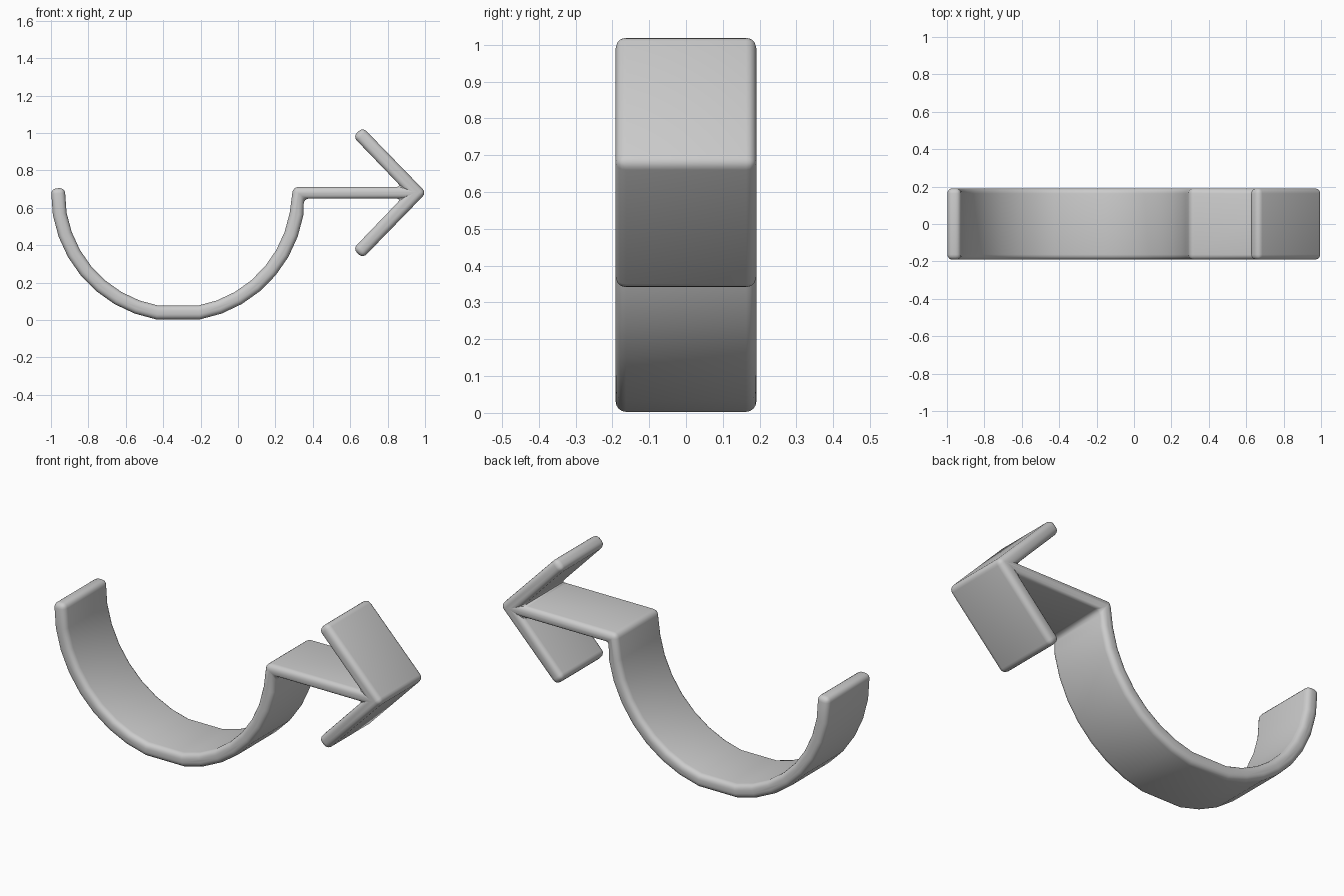
import bpy, bmesh, math
from mathutils import Vector

cube = bpy.data.objects.get("Cube")
if cube:
    bpy.data.objects.remove(cube)

DEPTH = 0.382       # width of the band along y
AXIS = 0.68         # height of the shaft's centre line


def offset_path(points, halves, side):
    """Mitred offset of an open path to one side."""
    result = []
    for i, p in enumerate(points):
        before = (p - points[i - 1]).normalized() if i else None
        after = (points[i + 1] - p).normalized() if i < len(points) - 1 else None
        a, b = before or after, after or before
        na, nb = Vector((-a.y, a.x)), Vector((-b.y, b.x))
        mitre = (na + nb).normalized()
        result.append(p + mitre * side * halves[i] / mitre.dot(na))
    return result


# Hook centre line: a half ring with a flat bottom, then the straight shaft
path, halves = [], []
for deg in range(180, 361, 10):
    if deg != 270:
        t = math.radians(deg)
        path.append(Vector((-0.32 + 0.643 * math.cos(t), AXIS + 0.65 * math.sin(t))))
        halves.append(0.037)
path[0].y = 0.704
halves[-1] = 0.031
shaft_end = Vector((0.955 - 0.05 - 0.031, AXIS))
path.append(shaft_end)
halves.append(0.031)
upper = offset_path(path, halves, 1)
lower = offset_path(path, halves, -1)

# Arrowhead: upper barb corners, mirrored below the shaft
apex = Vector((0.955, AXIS))
tip = Vector((0.641, AXIS + 0.325))
normal = Vector((tip.y - apex.y, apex.x - tip.x)).normalized() * 0.036
barb = [tip - normal, tip + normal]
point = Vector((apex.x + 0.052, AXIS))
mirrored = [Vector((p.x, 2 * AXIS - p.y)) for p in reversed(barb)]
outline = upper + barb + [point] + mirrored + lower[::-1]

# Extrude the outline across the width of the band
bm = bmesh.new()
face = bm.faces.new([bm.verts.new((p.x, -DEPTH / 2, p.y)) for p in outline])
extruded = bmesh.ops.extrude_face_region(bm, geom=[face])
new_verts = [g for g in extruded["geom"] if isinstance(g, bmesh.types.BMVert)]
bmesh.ops.translate(bm, verts=new_verts, vec=(0, DEPTH, 0))
bmesh.ops.recalc_face_normals(bm, faces=bm.faces)
mesh = bpy.data.meshes.new("arrow_hook")
bm.to_mesh(mesh)
bm.free()
hook = bpy.data.objects.new("arrow_hook", mesh)
bpy.context.collection.objects.link(hook)

# Plain grey finish
grey = bpy.data.materials.new("light_grey")
grey.use_nodes = True
colour = (0.6, 0.6, 0.6, 1)
grey.diffuse_color = colour
grey.node_tree.nodes["Principled BSDF"].inputs["Base Color"].default_value = colour
mesh.materials.append(grey)

# Rounded rims, tips and inner corners
bevel = hook.modifiers.new("rounded_edges", "BEVEL")
bevel.width = 0.028
bevel.segments = 4
bevel.limit_method = "ANGLE"
bevel.angle_limit = math.radians(30)

bpy.ops.object.select_all(action="DESELECT")
hook.select_set(True)
bpy.context.view_layer.objects.active = hook
bpy.ops.object.modifier_apply(modifier=bevel.name)
bpy.ops.object.shade_smooth_by_angle(angle=math.radians(40))
